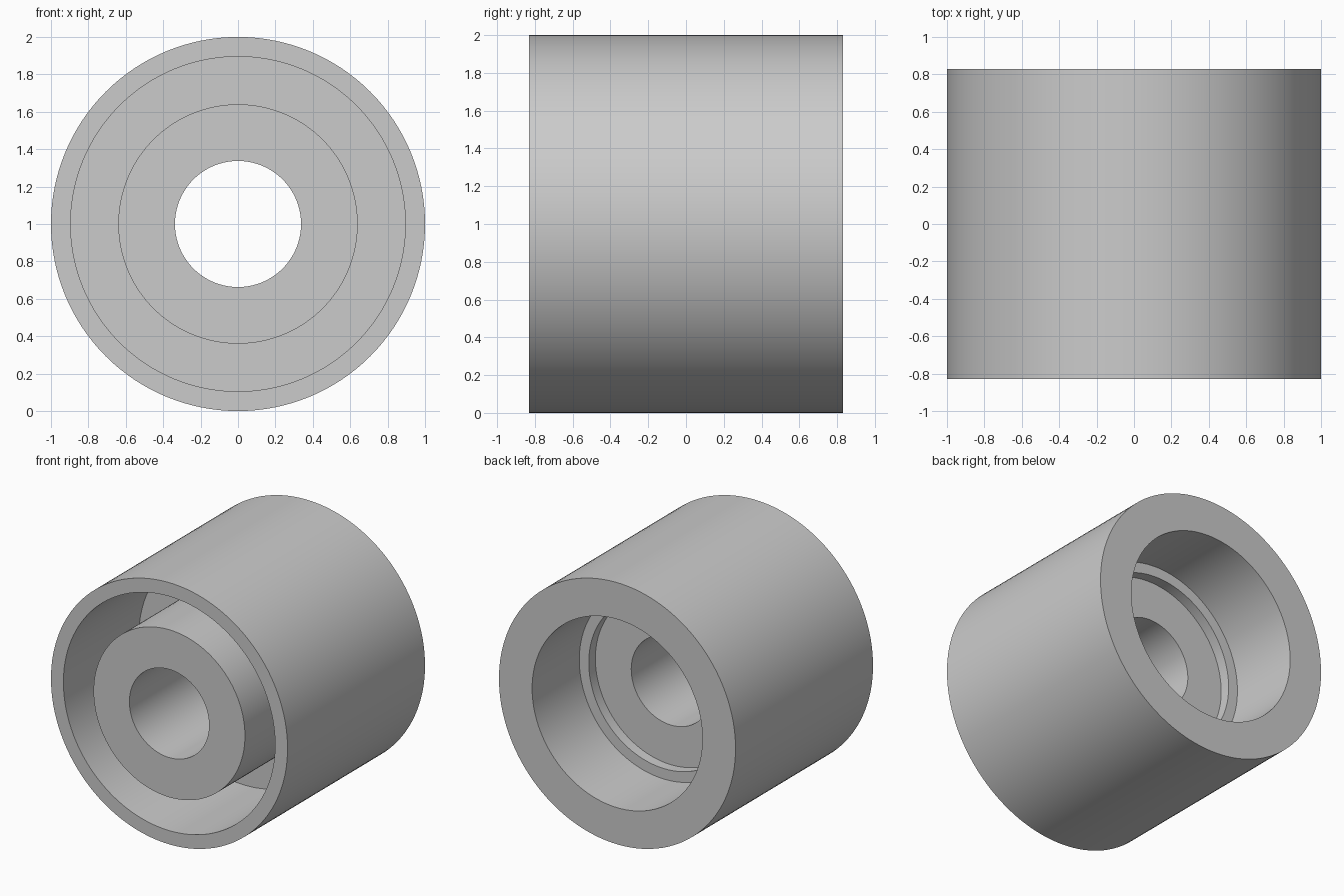
import bpy, bmesh, math
from mathutils import Vector

cube = bpy.data.objects.get("Cube")
if cube:
    bpy.data.objects.remove(cube, do_unlink=True)

SEGMENTS = 128
HALF = 0.83        # half length along y
OUTER = 1.0        # outer radius
BORE = 0.337       # through hole
HUB = 0.64         # hub and inner counterbore radius
GROOVE = 0.895     # outer radius of the front groove
RECESS = 0.72      # radius of the back recess
GROOVE_FLOOR, LEDGE, WEB = 0.08, 0.26, 0.18   # y of the inner faces

grey = bpy.data.materials.new("plain grey")
grey.use_nodes = True
colour = (0.6, 0.6, 0.6, 1)
grey.diffuse_color = colour
grey.node_tree.nodes["Principled BSDF"].inputs["Base Color"].default_value = colour

# Closed half section (radius, y): front rim, groove, hub, bore, stepped back recess
section = [
    (OUTER, -HALF), (GROOVE, -HALF), (GROOVE, GROOVE_FLOOR), (HUB, GROOVE_FLOOR),
    (HUB, -HALF), (BORE, -HALF), (BORE, WEB), (HUB, WEB),
    (HUB, LEDGE), (RECESS, LEDGE), (RECESS, HALF), (OUTER, HALF),
]

# Turn the section around the y axis
bm = bmesh.new()
verts = [bm.verts.new((r, y, 0)) for r, y in section]
edges = [bm.edges.new((v, verts[(i + 1) % len(verts)])) for i, v in enumerate(verts)]
bmesh.ops.spin(bm, geom=verts + edges, cent=Vector(), axis=Vector((0, 1, 0)),
               angle=math.tau, steps=SEGMENTS, use_duplicate=False)
bmesh.ops.remove_doubles(bm, verts=bm.verts, dist=0.0001)
bmesh.ops.recalc_face_normals(bm, faces=bm.faces)

mesh = bpy.data.meshes.new("bushing")
bm.to_mesh(mesh)
bm.free()
mesh.materials.append(grey)
bushing = bpy.data.objects.new("bushing", mesh)
bushing.location.z = OUTER
bpy.context.collection.objects.link(bushing)

# Smooth walls with crisp rims
bpy.ops.object.select_all(action='DESELECT')
bushing.select_set(True)
bpy.context.view_layer.objects.active = bushing
bpy.ops.object.shade_smooth_by_angle(angle=math.radians(30))
